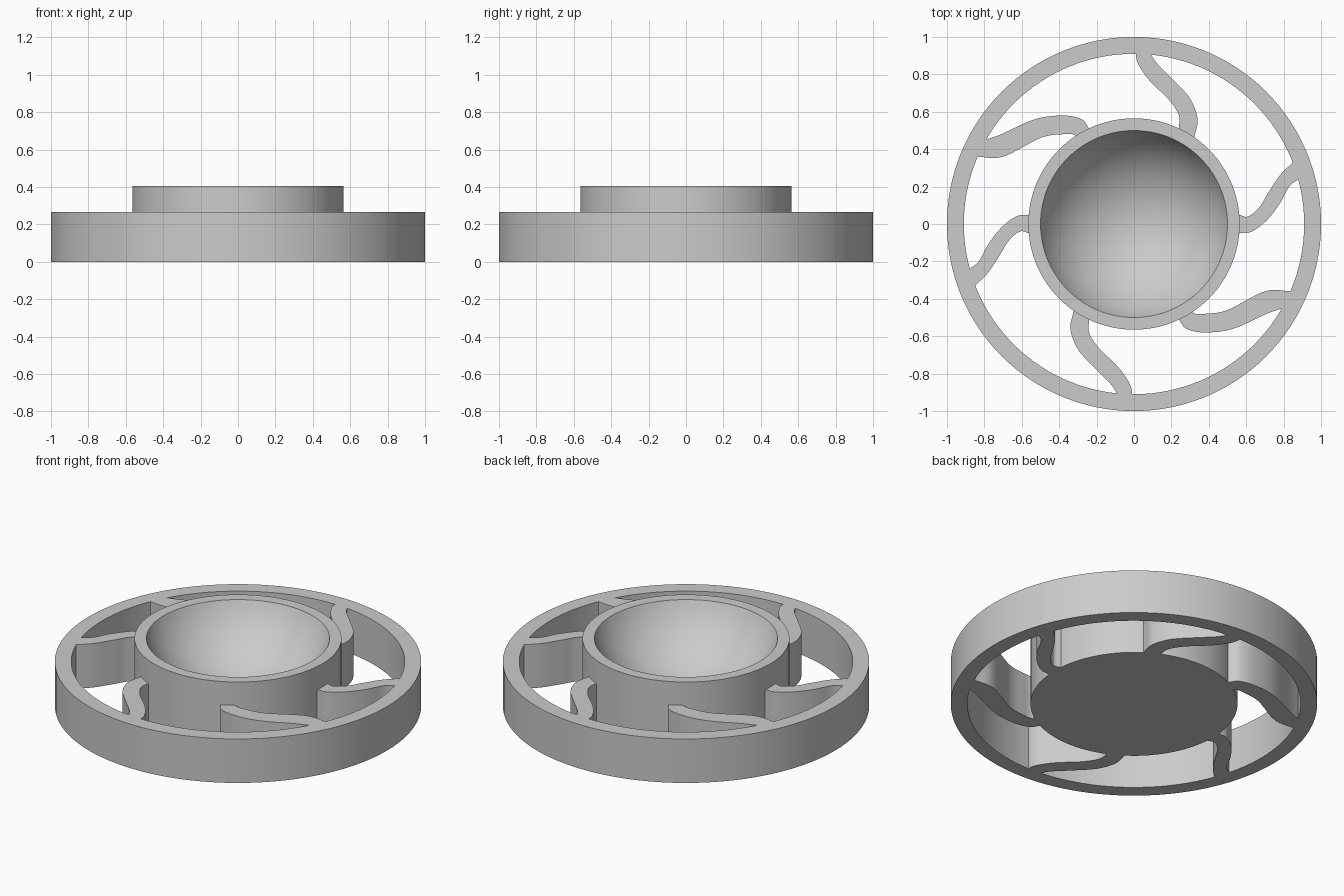
import bpy, bmesh, math
from mathutils import Vector

cube = bpy.data.objects.get("Cube")
if cube:
    bpy.data.objects.remove(cube, do_unlink=True)

SEGMENTS = 128
HUB_R, HUB_H = 0.565, 0.405
RIM_R, RIM_INNER, RIM_H = 1.0, 0.91, 0.265
BOWL_R, BOWL_DEPTH = 0.5, 0.34

grey = bpy.data.materials.new("light grey")
grey.use_nodes = True
colour = (0.6, 0.6, 0.6, 1)
grey.diffuse_color = colour
grey.node_tree.nodes["Principled BSDF"].inputs["Base Color"].default_value = colour


def finish(bm, name):
    bmesh.ops.remove_doubles(bm, verts=bm.verts, dist=1e-5)
    bmesh.ops.recalc_face_normals(bm, faces=bm.faces)
    mesh = bpy.data.meshes.new(name)
    bm.to_mesh(mesh)
    bm.free()
    mesh.materials.append(grey)
    obj = bpy.data.objects.new(name, mesh)
    bpy.context.collection.objects.link(obj)
    bpy.ops.object.select_all(action="DESELECT")
    obj.select_set(True)
    bpy.context.view_layer.objects.active = obj
    bpy.ops.object.shade_smooth_by_angle(angle=math.radians(30))
    return obj


def lathe(name, profile):
    """Spin an (r, z) profile around the z axis."""
    bm = bmesh.new()
    verts = [bm.verts.new((r, 0, z)) for r, z in profile]
    edges = [bm.edges.new(pair) for pair in zip(verts, verts[1:])]
    bmesh.ops.spin(bm, geom=verts + edges, cent=(0, 0, 0), axis=(0, 0, 1),
                   angle=math.tau, steps=SEGMENTS)
    return finish(bm, name)


def smooth_path(points, steps=8):
    """Catmull-Rom curve through the points."""
    p = [2 * points[0] - points[1], *points, 2 * points[-1] - points[-2]]
    path = []
    for a, b, c, d in zip(p, p[1:], p[2:], p[3:]):
        for i in range(steps):
            t = i / steps
            path.append(0.5 * (2 * b + (c - a) * t + (2 * a - 5 * b + 4 * c - d) * t ** 2
                               + (3 * b - a - 3 * c + d) * t ** 3))
    return path + [points[-1]]


def spoke(name, edge_a, edge_b, turn):
    """Solid ribbon between two curved edges, ending on the hub and the rim."""
    sides = []
    for edge in (edge_a, edge_b):
        pts = [Vector((x, y, 0)) * turn / 100 for x, y in edge]
        pts[0] = pts[0].normalized() * (HUB_R - 0.002)
        pts[-1] = pts[-1].normalized() * (RIM_INNER + 0.002)
        sides.append(smooth_path(pts))
    bm = bmesh.new()
    a, b = [[bm.verts.new(p) for p in side] for side in sides]
    faces = [bm.faces.new((a[i], a[i + 1], b[i + 1], b[i])) for i in range(len(a) - 1)]
    top = bmesh.ops.extrude_face_region(bm, geom=faces)["geom"]
    bmesh.ops.translate(bm, vec=(0, 0, RIM_H),
                        verts=[v for v in top if isinstance(v, bmesh.types.BMVert)])
    return finish(bm, name)


# Hub with a spherical bowl sunk into its top
ball_r = (BOWL_R ** 2 + BOWL_DEPTH ** 2) / (2 * BOWL_DEPTH)
sweep = math.asin(BOWL_R / ball_r)
centre_z = HUB_H - BOWL_DEPTH + ball_r
bowl = []
for i in range(25):
    angle = sweep * (1 - i / 24)
    bowl.append((ball_r * math.sin(angle), centre_z - ball_r * math.cos(angle)))
lathe("hub_bowl", [(0, 0), (HUB_R, 0), (HUB_R, HUB_H)] + bowl)

# Outer ring
lathe("outer_rim", [(RIM_R, 0), (RIM_R, RIM_H), (RIM_INNER, RIM_H),
                    (RIM_INNER, 0), (RIM_R, 0)])

# Curved spokes: three shapes, each repeated on the opposite side (hundredths)
shapes = {
    "side_spoke": (
        [(56, 5), (61, 4), (67, 9), (72, 17), (78, 26), (85, 33)],
        [(56, -5), (63, -4), (71, 2), (78, 11), (83, 20), (88, 24)]),
    "upright_spoke": (
        [(24, 51), (24, 58), (19, 66), (8, 77), (2, 86), (1, 91)],
        [(32, 46), (34, 56), (30, 67), (21, 77), (13, 85), (9, 91)]),
    "slanted_spoke": (
        [(-24, 51), (-28, 56), (-38, 58), (-53, 56), (-71, 48), (-79, 45)],
        [(-31, 47), (-33, 48), (-38, 48), (-50, 46), (-70, 36), (-84, 36)]),
}
for name, (edge_a, edge_b) in shapes.items():
    spoke(name, edge_a, edge_b, 1)
    spoke(name + "_opposite", edge_a, edge_b, -1)
